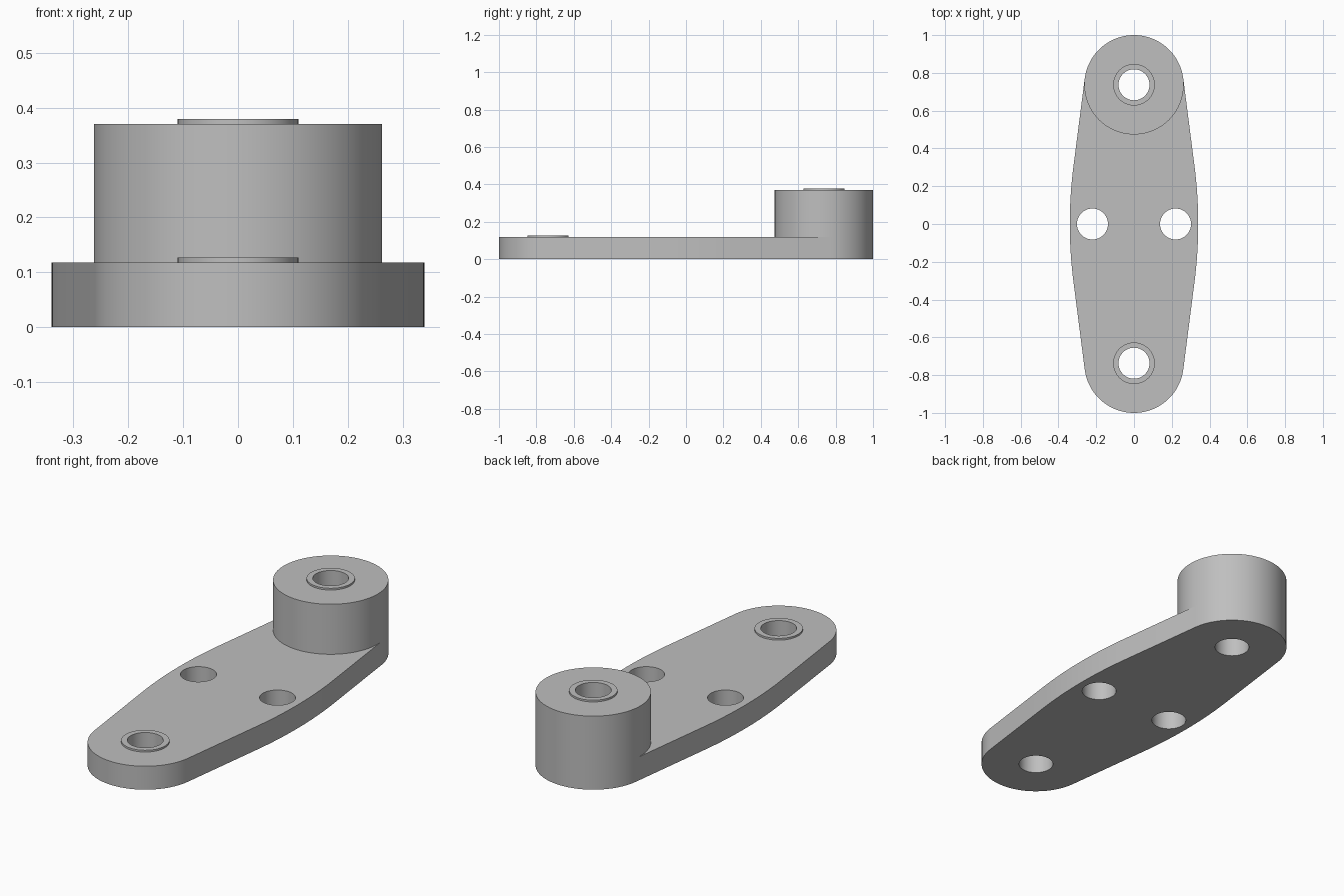
import bpy, bmesh, math

if "Cube" in bpy.data.objects:
    bpy.data.objects.remove(bpy.data.objects["Cube"])

END_Y, END_R = 0.737, 0.263        # rounded ends
HALF_W, SIDE_R = 0.34, 2.4         # bulging sides
PLATE_Z, BOSS_Z, LIP = 0.118, 0.37, 0.009
HOLE_R, COLLAR_R, HOLE_X = 0.082, 0.11, 0.22

grey = bpy.data.materials.new("plain grey")
grey.diffuse_color = (0.52, 0.52, 0.52, 1)
grey.use_nodes = True
grey.node_tree.nodes["Principled BSDF"].inputs["Base Color"].default_value = grey.diffuse_color


def arc(cx, cy, r, a0, a1, n):
    return [(cx + r * math.cos(a0 + (a1 - a0) * i / n),
             cy + r * math.sin(a0 + (a1 - a0) * i / n)) for i in range(n + 1)]


def circle(cx, cy, r, n=64):
    return arc(cx, cy, r, 0, 2 * math.pi, n)[:-1]


def wall(bm, loop, z0, z1, outward=True):
    lo = [bm.verts.new((x, y, z0)) for x, y in loop]
    hi = [bm.verts.new((x, y, z1)) for x, y in loop]
    for i in range(len(loop)):
        j = (i + 1) % len(loop)
        quad = [lo[i], lo[j], hi[j], hi[i]]
        bm.faces.new(quad if outward else quad[::-1])


def cap(bm, loops, z, up=1):
    # flat face: first loop is the outline, the others are holes
    edges = []
    for loop in loops:
        vs = [bm.verts.new((x, y, z)) for x, y in loop]
        edges += [bm.edges.new((vs[i], vs[(i + 1) % len(vs)])) for i in range(len(vs))]
    made = bmesh.ops.triangle_fill(bm, edges=edges, use_beauty=True, normal=(0, 0, up))
    for f in made["geom"]:
        if isinstance(f, bmesh.types.BMFace):
            f.normal_update()
            if f.normal.z * up < 0:
                f.normal_flip()


def finish(bm, name):
    bmesh.ops.remove_doubles(bm, verts=bm.verts[:], dist=1e-5)
    mesh = bpy.data.meshes.new(name)
    bm.to_mesh(mesh)
    bm.free()
    mesh.materials.append(grey)
    ob = bpy.data.objects.new(name, mesh)
    bpy.context.collection.objects.link(ob)
    bpy.ops.object.select_all(action="DESELECT")
    ob.select_set(True)
    bpy.context.view_layer.objects.active = ob
    bpy.ops.object.shade_smooth_by_angle(angle=math.radians(30))


# Angle at which the straight flanks touch both the end and side arcs
lo, hi = 0.0, 0.2
for _ in range(50):
    t = (lo + hi) / 2
    gap = END_Y * math.sin(t) + END_R - SIDE_R - (HALF_W - SIDE_R) * math.cos(t)
    lo, hi = (t, hi) if gap < 0 else (lo, t)

pi = math.pi
back_cap = arc(0, END_Y, END_R, t, pi - t, 48)
rest = (arc(SIDE_R - HALF_W, 0, SIDE_R, pi - t, pi + t, 24)
        + arc(0, -END_Y, END_R, pi + t, 2 * pi - t, 48)
        + arc(HALF_W - SIDE_R, 0, SIDE_R, -t, t, 24))
boss_front = arc(0, END_Y, END_R, pi - t, 2 * pi + t, 48)
bolt_holes = [circle(s * HOLE_X, 0, HOLE_R) for s in (-1, 1)]

# Plate with two bolt holes
bm = bmesh.new()
wall(bm, back_cap + rest, 0, PLATE_Z)
cap(bm, [back_cap + rest] + bolt_holes + [circle(0, s * END_Y, HOLE_R) for s in (-1, 1)], 0, -1)
cap(bm, [rest + boss_front[::-1]] + bolt_holes + [circle(0, -END_Y, COLLAR_R)], PLATE_Z)
for h in bolt_holes:
    wall(bm, h, 0, PLATE_Z, False)
finish(bm, "plate")

# Raised round boss at the back
bm = bmesh.new()
boss = back_cap + boss_front[1:-1]
wall(bm, boss, PLATE_Z, BOSS_Z)
cap(bm, [boss, circle(0, END_Y, COLLAR_R)], BOSS_Z)
finish(bm, "boss")

# Thin raised collars with through bores
for name, y, z in (("front_collar", -END_Y, PLATE_Z), ("back_collar", END_Y, BOSS_Z)):
    bm = bmesh.new()
    outer, bore = circle(0, y, COLLAR_R), circle(0, y, HOLE_R)
    wall(bm, outer, z, z + LIP)
    cap(bm, [outer, bore], z + LIP)
    wall(bm, bore, 0, z + LIP, False)
    finish(bm, name)
